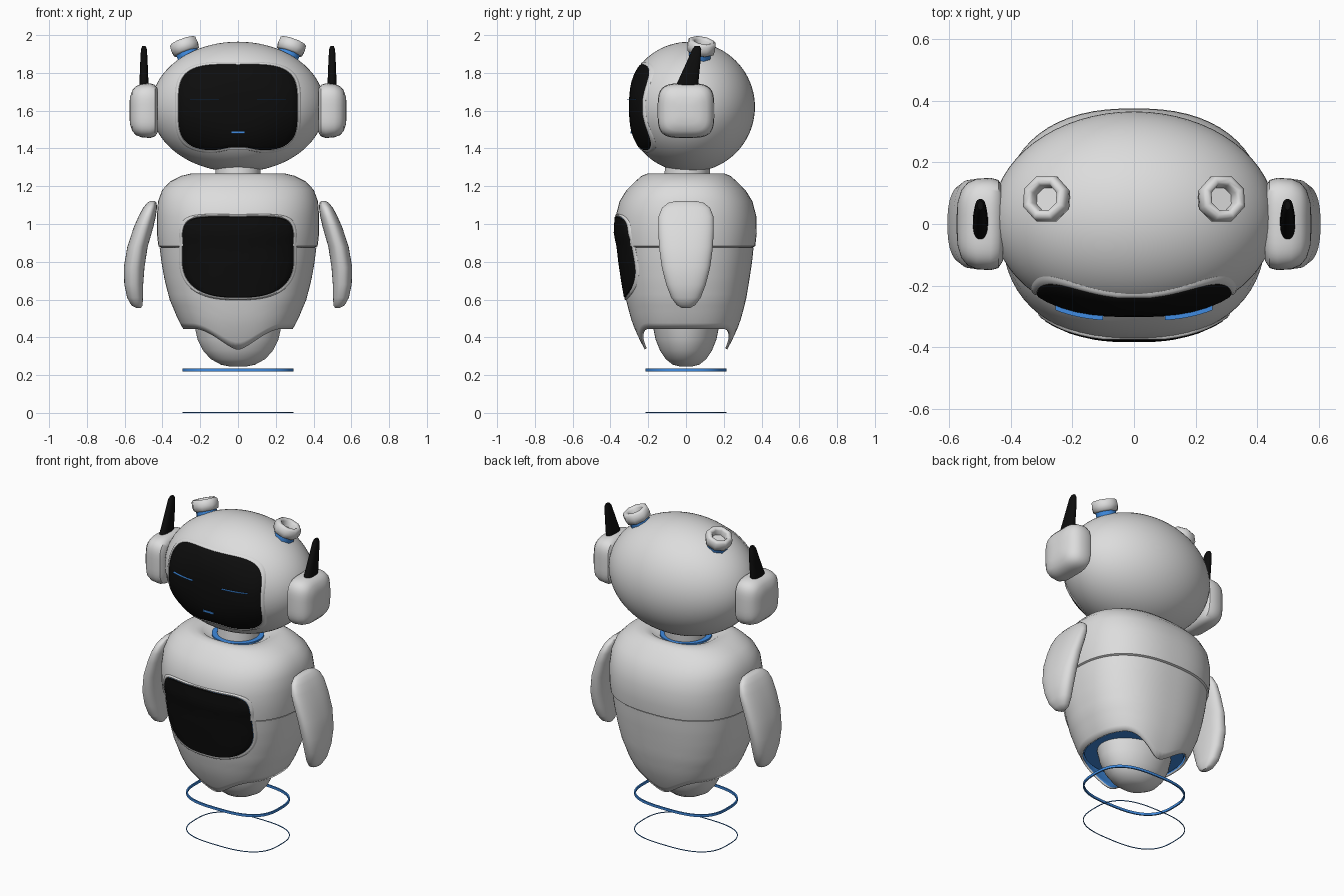
import bpy, bmesh, math
from mathutils import Matrix, Vector

if "Cube" in bpy.data.objects:
    bpy.data.objects.remove(bpy.data.objects["Cube"])


def colour(name, rgb):
    m = bpy.data.materials.new(name)
    m.diffuse_color = (*rgb, 1)
    m.use_nodes = True
    m.node_tree.nodes["Principled BSDF"].inputs["Base Color"].default_value = m.diffuse_color
    return m


WHITE = colour("shell_white", (0.72, 0.72, 0.72))
BLACK = colour("gloss_black", (0.004, 0.004, 0.004))
BLUE = colour("accent_blue", (0.05, 0.26, 0.75))


def finish(name, bm, mats, angle=40, mirror=False, fix=True):
    if fix:
        bmesh.ops.recalc_face_normals(bm, faces=bm.faces[:])
    me = bpy.data.meshes.new(name)
    bm.to_mesh(me)
    bm.free()
    for m in mats:
        me.materials.append(m)
    me.shade_smooth()
    me.set_sharp_from_angle(angle=math.radians(angle))
    ob = bpy.data.objects.new(name, me)
    bpy.context.collection.objects.link(ob)
    if mirror:
        ob.modifiers.new("mirror", 'MIRROR').use_mirror_merge = False
    return ob


def skin(name, rings, mats, caps=(True, True), loop=False, **kw):
    """Bridge equal-length closed rings of points."""
    bm = bmesh.new()
    vs = [[bm.verts.new(p) for p in r] for r in rings]
    n = len(vs[0])
    for a, b in zip(vs, vs[1:] + (vs[:1] if loop else [])):
        for i in range(n):
            bm.faces.new((a[i], a[(i + 1) % n], b[(i + 1) % n], b[i]))
    if caps[0]:
        bm.faces.new(vs[0])
    if caps[1]:
        bm.faces.new(vs[-1])
    return finish(name, bm, mats, **kw)


def oval(ru, rv, n=2.0, seg=48):
    """Rounded-box outline from an exponent."""
    out = []
    for i in range(seg):
        a = 2 * math.pi * (i + 0.5) / seg
        c, s = math.cos(a), math.sin(a)
        out.append((math.copysign(abs(c) ** (2 / n), c) * ru,
                    math.copysign(abs(s) ** (2 / n), s) * rv))
    return out


def loft(name, sections, mat, n=2.0, seg=48, axis='Z', **kw):
    """Sections are (position, centre u, centre v, radius u, radius v)."""
    rings = []
    for t, cu, cv, ru, rv in sections:
        pts = [(cu + u, cv + v) for u, v in oval(ru, rv, n, seg)]
        rings.append([(u, v, t) if axis == 'Z' else (t, u, v) for u, v in pts])
    return skin(name, rings, [mat], **kw)


# Head: ellipsoid with a slightly flattened face
HX, HY, HZ, HC, HCY = 0.46, 0.345, 0.345, 1.62, 0.02


def head_front(x, z):
    s = math.sqrt(max(0, 1 - (x / HX) ** 2 - ((z - HC) / HZ) ** 2))
    return HCY - (HY * s - 0.03 * s ** 8)


bm = bmesh.new()
bmesh.ops.create_uvsphere(bm, u_segments=64, v_segments=40, radius=1)
for v in bm.verts:
    x, y, z = v.co.x * HX, v.co.y * HY + HCY, v.co.z * HZ + HC
    v.co = (x, head_front(x, z) if y < HCY - 0.001 else y, z)
finish("head", bm, [WHITE])

# Torso profile: height, half width, half depth
UPPER = [(0.875, 0.405, 0.35), (0.883, 0.422, 0.367), (0.95, 0.43, 0.375), (1.04, 0.43, 0.373),
         (1.12, 0.424, 0.352), (1.18, 0.402, 0.315), (1.225, 0.36, 0.27), (1.255, 0.30, 0.235),
         (1.267, 0.25, 0.205), (1.262, 0.20, 0.175), (1.235, 0.155, 0.15)]
LOWER = [(0.33, 0.21, 0.215), (0.38, 0.25, 0.242), (0.44, 0.288, 0.27), (0.5, 0.32, 0.292),
         (0.6, 0.362, 0.318), (0.7, 0.388, 0.335), (0.8, 0.406, 0.35), (0.876, 0.415, 0.358)]
BODY_N = 2.4


def radii(z, table):
    for (z0, a0, b0), (z1, a1, b1) in zip(table, table[1:]):
        if z <= z1:
            t = max(0, (z - z0) / (z1 - z0))
            return a0 + (a1 - a0) * t, b0 + (b1 - b0) * t
    return table[-1][1:]


def body_front(x, z):
    rx, ry = radii(z, LOWER + UPPER[2:5])
    return -ry * max(0, 1 - (abs(x) / rx) ** BODY_N) ** (1 / BODY_N)


loft("upper_torso", [(z, 0, 0, a, b) for z, a, b in UPPER], WHITE, n=BODY_N, seg=64)

# Lower shell: open bottom, edge dips at front and back
rings = []
for k in range(15):
    ring = []
    for i, (u, v) in enumerate(oval(1, 1, BODY_N, 96)):
        c = min(1, abs(u) / 0.8)
        low = 0.335 + 0.11 * c * c * (3 - 2 * c)
        z = 0.876 + (low - 0.876) * k / 14
        rx, ry = radii(z, LOWER)
        ring.append((u * rx, v * ry, z))
    rings.append(ring)
shell = skin("lower_torso", rings, [WHITE, BLUE], caps=(True, False))
sol = shell.modifiers.new("thickness", 'SOLIDIFY')
sol.thickness, sol.offset, sol.material_offset = 0.012, -1, 1
loft("base_liner", [(0.455, 0, 0, 0.275, 0.25), (0.5, 0, 0, 0.295, 0.265)], BLUE, n=BODY_N)
loft("base_core", [(0.245, 0, 0, 0.04, 0.03), (0.255, 0, 0, 0.09, 0.07), (0.285, 0, 0, 0.145, 0.108),
                   (0.33, 0, 0, 0.185, 0.138), (0.39, 0, 0, 0.215, 0.162),
                   (0.48, 0, 0, 0.235, 0.18)], WHITE)

# Neck and its blue collar
loft("neck", [(1.2, 0, 0, 0.12, 0.12), (1.31, 0, 0.01, 0.12, 0.12)], WHITE)
loft("neck_collar", [(1.23, 0, 0, 0.15, 0.145), (1.245, 0, 0, 0.15, 0.145)], BLUE)


# Screens: outlines draped over the surface behind them, with a raised white lip
def outline(hx, hz, cz, n_top, n_bottom, notch):
    top = [p for p in oval(1, 1, n_top, 96) if p[1] > 0]
    low = [p for p in oval(1, 1, n_bottom, 96) if p[1] < 0]
    low = [(u, v + notch * math.exp(-(u / 0.3) ** 2)) for u, v in low]
    return [(u * hx, cz + v * hz) for u, v in top + low]


def screen(part, shape, cz, front, lift, edge):
    rings = [[(x, front(x, z) + 0.015, z) for x, z in shape]]
    for k in (1, 0.985, 0.9, 0.75, 0.6, 0.45, 0.3, 0.15, 0.03):
        off = lift * (0.4 if k == 1 else 1)
        ring = []
        for x, z in shape:
            px, pz = x * k, cz + (z - cz) * k
            ring.append((px, front(px, pz) - off, pz))
        rings.append(ring)
    ob = skin(part + "_screen", rings, [BLACK, edge], caps=(False, True))
    for p in ob.data.polygons[:len(shape)]:
        p.material_index = 1
    tube = []
    for j in range(8):
        a = j * math.pi / 4
        k = 1.03 + 0.03 * math.cos(a)
        tube.append([(x * k, front(x * k, cz + (z - cz) * k) - 0.008 * math.sin(a),
                      cz + (z - cz) * k) for x, z in shape])
    skin(part + "_lip", tube, [WHITE], caps=(False, False), loop=True)


screen("face", outline(0.315, 0.23, 1.615, 3.8, 3.8, 0.11), 1.615, head_front, 0.007, BLACK)
screen("chest", outline(0.295, 0.215, 0.825, 6, 2.6, 0), 0.825, body_front, 0.009, BLUE)

# Eyes: thin curved blades; mouth: small bar
rings = []
for i in range(9):
    x = 0.1 + 0.155 * i / 8
    y = head_front(x, 1.66)
    rings.append([(x, y + 0.004, 1.659), (x, y - 0.021, 1.659),
                  (x, y - 0.021, 1.661), (x, y + 0.004, 1.661)])
skin("eye", rings, [BLUE], mirror=True)
my = head_front(0, 1.485)
skin("mouth", [[(x, my, 1.479), (x, my - 0.012, 1.479), (x, my - 0.012, 1.491), (x, my, 1.491)]
               for x in (-0.035, 0.035)], [BLUE])

# Ears and antennae
loft("ear", [(0.425, 0, 1.6, 0.12, 0.115), (0.44, 0, 1.6, 0.143, 0.137), (0.465, 0, 1.6, 0.15, 0.145),
             (0.51, 0, 1.6, 0.147, 0.141), (0.54, 0, 1.6, 0.134, 0.13), (0.56, 0, 1.6, 0.11, 0.108),
             (0.572, 0, 1.6, 0.07, 0.07), (0.575, 0, 1.6, 0.03, 0.03)],
     WHITE, n=3.8, axis='X', mirror=True)
loft("antenna", [(1.72, 0.498, 0.003, 0.025, 0.06), (1.75, 0.498, 0.01, 0.024, 0.056),
                 (1.85, 0.498, 0.038, 0.02, 0.038), (1.925, 0.498, 0.057, 0.016, 0.024),
                 (1.942, 0.498, 0.06, 0.009, 0.014)], BLACK, n=2.5, seg=24, mirror=True)

# Arms
loft("arm", [(1.122, 0.452, 0, 0.012, 0.05), (1.112, 0.456, 0, 0.025, 0.095),
             (1.085, 0.466, 0, 0.037, 0.128), (1.04, 0.481, 0, 0.046, 0.145),
             (0.98, 0.501, 0, 0.052, 0.147), (0.88, 0.532, 0, 0.054, 0.143),
             (0.77, 0.55, 0, 0.055, 0.128), (0.68, 0.552, 0, 0.05, 0.105),
             (0.61, 0.545, 0, 0.042, 0.078), (0.57, 0.535, 0, 0.03, 0.048),
             (0.555, 0.526, 0, 0.012, 0.02)], WHITE, n=2.4, mirror=True)

# Octagonal cups on the head with a blue stem
tilt = (Matrix.Translation((0.265, 0.072, 1.89)) @ Matrix.Rotation(math.radians(20), 4, 'Y')
        @ Matrix.Rotation(math.radians(-10), 4, 'X'))
for name, mat, prof in (
        ("cup_stem", BLUE, [(0.062, -0.03), (0.062, 0.022)]),
        ("head_cup", WHITE, [(0.06, 0.018), (0.075, 0.026), (0.08, 0.05), (0.077, 0.078),
                             (0.066, 0.087), (0.052, 0.086), (0.044, 0.076), (0.04, 0.045)])):
    ob = loft(name, [(h, 0, 0, r, r) for r, h in prof], mat, seg=8, mirror=True, angle=50)
    ob.data.transform(tilt)

# Hover rings under the body
for name, z0, z1, w in (("hover_ring", 0.22, 0.235, 0.008), ("ground_ring", 0.0, 0.004, 0.004)):
    rings = [[(x, y, z) for x, y in oval(0.295 - d, 0.215 - d, 2.8, 64)]
             for z, d in ((z0, 0), (z1, 0), (z1, w), (z0, w))]
    skin(name, rings, [BLUE], caps=(False, False), loop=True)
